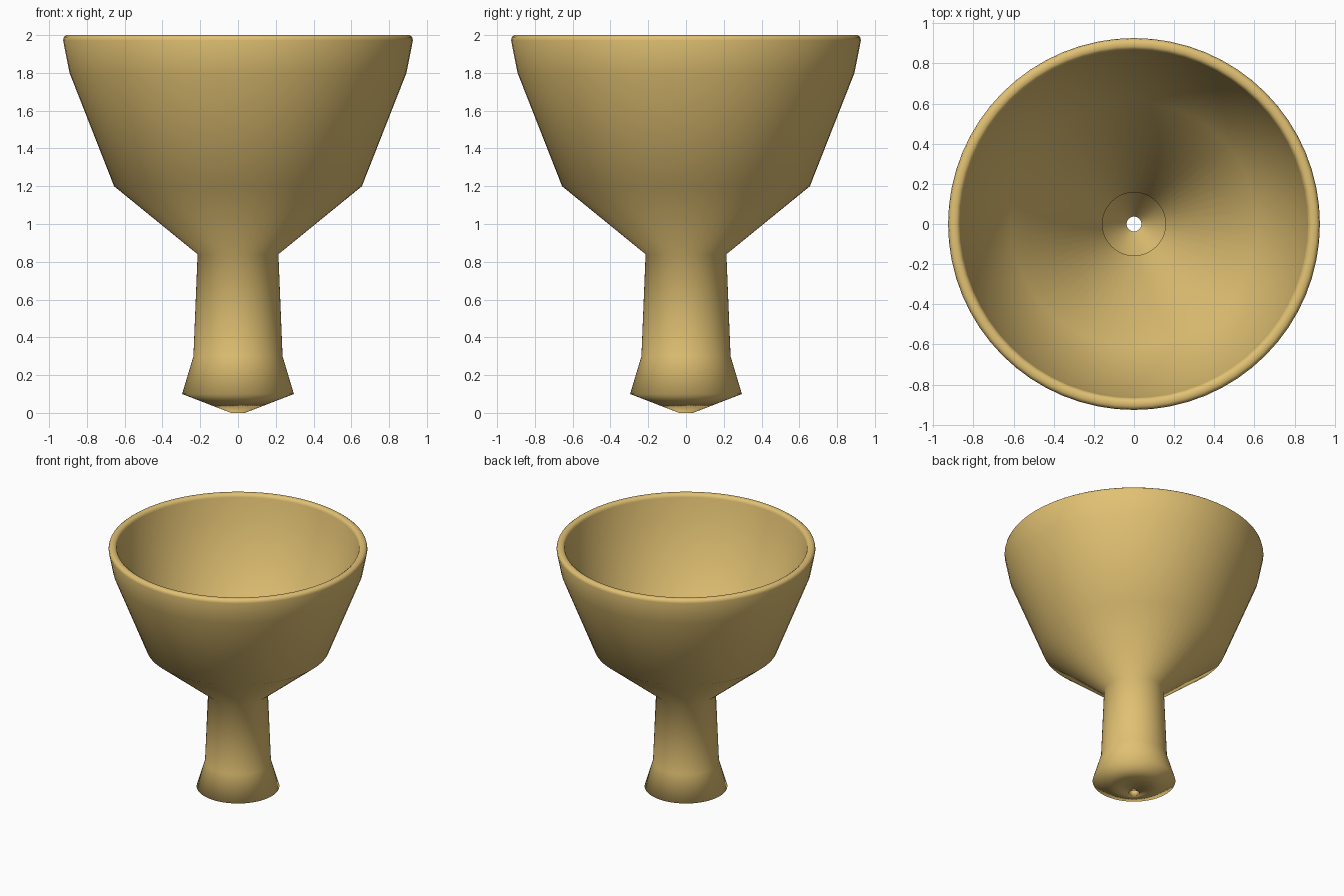
import bpy, bmesh, math

if "Cube" in bpy.data.objects:
    bpy.data.objects.remove(bpy.data.objects["Cube"])

SEGMENTS = 64

# closed wall section (radius, height): outside upwards, over the rim, inside downwards
section = [
    (0.037, 0.0), (0.296, 0.10), (0.236, 0.30), (0.214, 0.84),
    (0.656, 1.20), (0.892, 1.80), (0.926, 1.972),
    (0.922, 1.99), (0.908, 2.0), (0.884, 2.0), (0.870, 1.99),
    (0.866, 1.975), (0.838, 1.81), (0.610, 1.23),
    (0.157, 0.865), (0.180, 0.30), (0.225, 0.128), (0.037, 0.056),
]


def revolve(name, points, segments):
    """Turn a closed section round the z axis into one watertight object."""
    bm = bmesh.new()
    rings = []
    for i in range(segments):
        a = 2 * math.pi * i / segments
        rings.append([bm.verts.new((r * math.cos(a), r * math.sin(a), z)) for r, z in points])
    n = len(points)
    for i in range(segments):
        a, b = rings[i], rings[(i + 1) % segments]
        for j in range(n):
            k = (j + 1) % n
            bm.faces.new((a[j], b[j], b[k], a[k])).smooth = True
    bmesh.ops.recalc_face_normals(bm, faces=bm.faces)
    mesh = bpy.data.meshes.new(name)
    bm.to_mesh(mesh)
    bm.free()
    obj = bpy.data.objects.new(name, mesh)
    bpy.context.collection.objects.link(obj)
    return obj


# hollow bowl and stem in one turned piece
bowl = revolve("funnel_bowl", section, SEGMENTS)

clay = bpy.data.materials.new("tan_clay")
clay.diffuse_color = (0.75, 0.53, 0.17, 1.0)
clay.use_nodes = True
clay.node_tree.nodes["Principled BSDF"].inputs["Base Color"].default_value = clay.diffuse_color
bowl.data.materials.append(clay)
